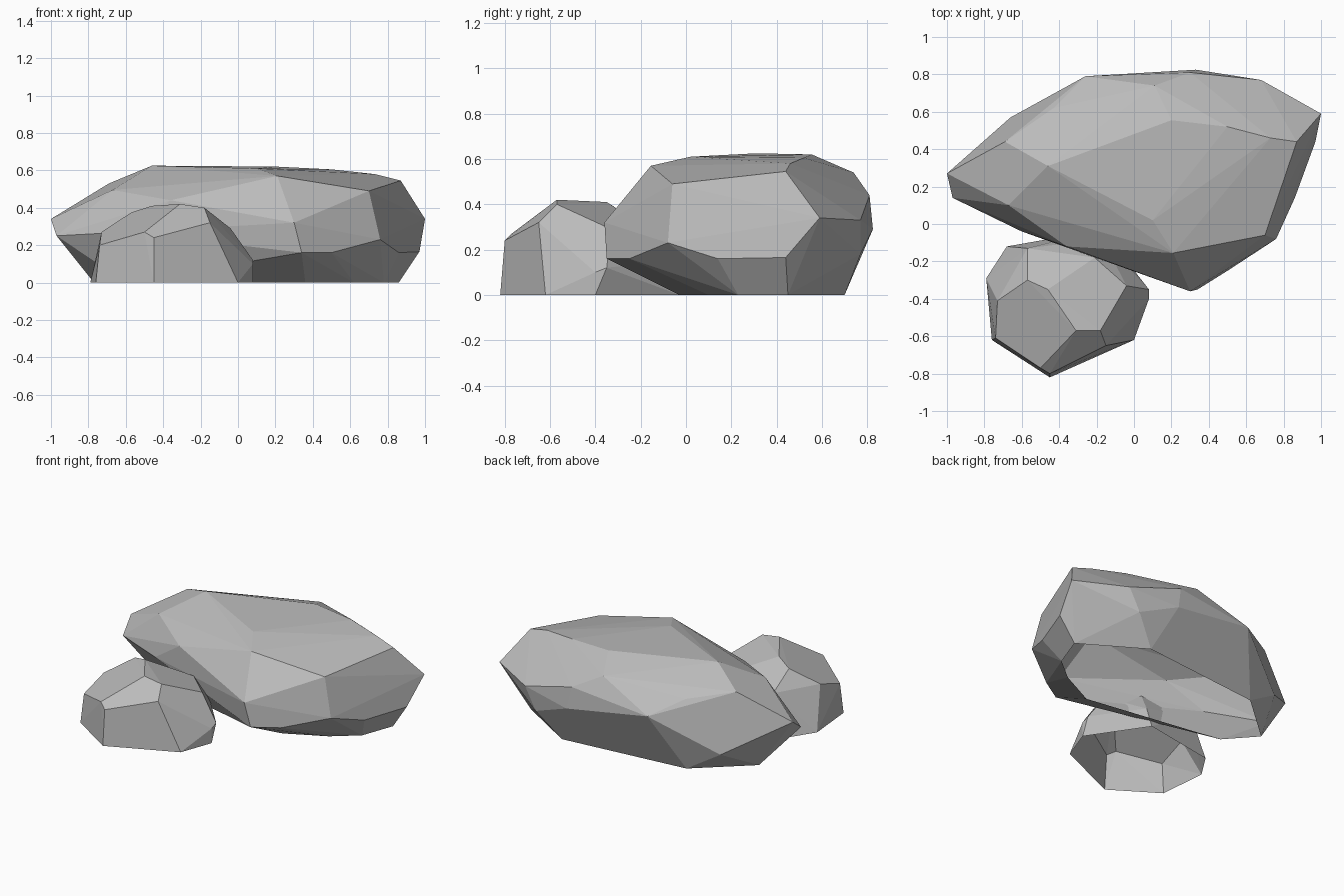
import bpy
import bmesh
import math

default_cube = bpy.data.objects.get("Cube")
if default_cube:
    bpy.data.objects.remove(default_cube, do_unlink=True)


def make_material(name, colour):
    material = bpy.data.materials.new(name)
    material.use_nodes = True
    material.diffuse_color = colour
    shader = material.node_tree.nodes["Principled BSDF"]
    shader.inputs["Base Color"].default_value = colour
    shader.inputs["Roughness"].default_value = 0.9
    return material


def make_rock(name, footprint, corners, material):
    """Chisel a faceted rock around its corners and leave the underside open."""
    bm = bmesh.new()
    for x, y in footprint:
        bm.verts.new((x, y, 0))
    for corner in corners:
        bm.verts.new(corner)
    hull = bmesh.ops.convex_hull(bm, input=bm.verts[:])
    unused = {v for v in hull["geom_interior"] + hull["geom_unused"]
              if isinstance(v, bmesh.types.BMVert)}
    bmesh.ops.delete(bm, geom=list(unused), context="VERTS")
    bmesh.ops.recalc_face_normals(bm, faces=bm.faces[:])

    # Open underside
    underside = [f for f in bm.faces if all(v.co.z < 0.001 for v in f.verts)]
    bmesh.ops.delete(bm, geom=underside, context="FACES")

    # Merge nearly flat neighbours into broad facets
    bmesh.ops.dissolve_limit(bm, angle_limit=math.radians(3),
                             verts=bm.verts[:], edges=bm.edges[:])
    mesh = bpy.data.meshes.new(name)
    bm.to_mesh(mesh)
    bm.free()
    mesh.materials.append(material)
    rock = bpy.data.objects.new(name, mesh)
    bpy.context.scene.collection.objects.link(rock)
    return rock


stone = make_material("stone grey", (0.5, 0.5, 0.5, 1))

# Large boulder: footprint, bulging waist, rim of the crown, flat crown
large_footprint = [
    (.86, .45), (.45, .7), (-.43, .61), (-.77, .31),
    (-.6, .12), (.36, -.03), (.62, .1), (.78, .23),
]
large_waist = [
    (-1, .27, .34), (-.97, .14, .25), (-.6, -.04, .27),
    (.3, -.36, .32), (.34, -.35, .16), (.5, -.25, .16),
    (.76, -.08, .23), (.86, .14, .16), (.97, .44, .165),
    (1, .59, .34), (.68, .77, .33), (.6, .77, .18),
    (.33, .825, .29), (-.26, .79, .38), (-.66, .57, .14),
]
large_rim = [
    (-.67, .1, .495), (-.36, -.12, .44), (.7, -.06, .49),
    (.87, .44, .545), (.3, .81, .44), (.11, .74, .54),
    (-.43, .62, .48), (-.69, .44, .53),
]
large_crown = [
    (-.46, .31, .625), (.1, .02, .61), (.21, -.155, .57),
    (.73, .46, .58), (.5, .52, .605), (.2, .555, .62),
]
make_rock("large_boulder", large_footprint,
          large_waist + large_rim + large_crown, stone)

# Small boulder leaning against the large one
small_footprint = [
    (-.76, -.62), (-.45, -.82), (0, -.62), (.08, -.4),
    (-.17, -.03), (-.45, -.08), (-.68, -.12), (-.79, -.29),
]
small_shoulder = [
    (-.74, -.61, .2), (-.5, -.77, .27), (-.45, -.8, .24),
    (-.15, -.65, .32), (.08, -.4, .1), (.08, -.35, .12),
    (-.04, -.33, .29), (-.21, -.18, .3), (-.57, -.13, .27),
    (-.73, -.41, .27), (-.17, -.08, .15),
]
small_crown = [
    (-.31, -.57, .42), (-.18, -.57, .4), (-.46, -.35, .41), (-.57, -.3, .375),
]
make_rock("small_boulder", small_footprint,
          small_shoulder + small_crown, stone)
